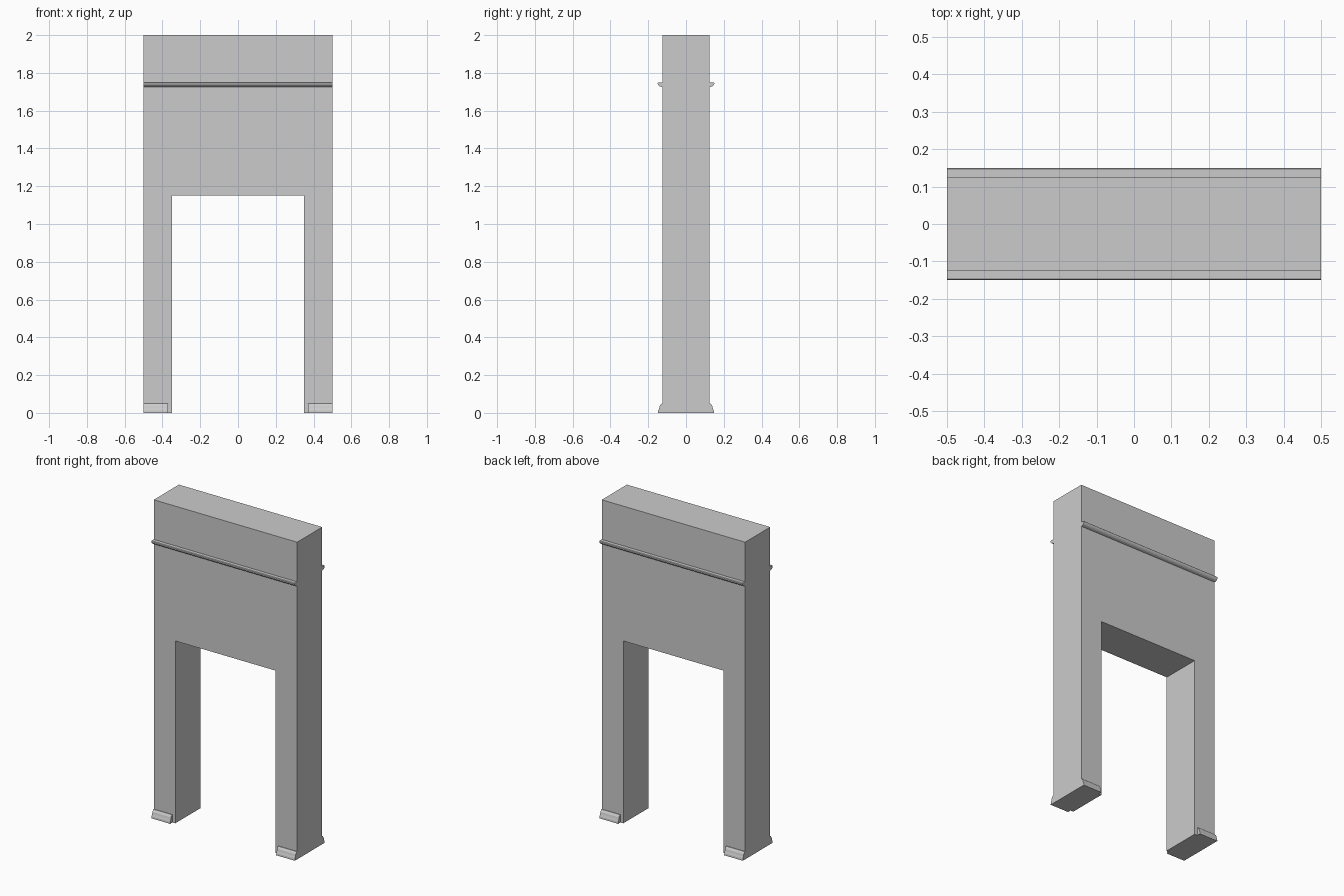
import bpy
import bmesh
from mathutils import Vector

cube = bpy.data.objects.get("Cube")
if cube:
    bpy.data.objects.remove(cube, do_unlink=True)

grey = bpy.data.materials.new("plain_grey")
grey.use_nodes = True
COLOUR = (0.6, 0.6, 0.6, 1)
grey.diffuse_color = COLOUR
grey.node_tree.nodes["Principled BSDF"].inputs["Base Color"].default_value = COLOUR


def extrude_profile(name, points, offset):
    """Close a planar outline and extrude it along offset."""
    bm = bmesh.new()
    face = bm.faces.new([bm.verts.new(p) for p in points])
    result = bmesh.ops.extrude_face_region(bm, geom=[face], use_keep_orig=True)
    verts = [v for v in result["geom"] if isinstance(v, bmesh.types.BMVert)]
    bmesh.ops.translate(bm, verts=verts, vec=Vector(offset))
    bmesh.ops.recalc_face_normals(bm, faces=bm.faces)
    mesh = bpy.data.meshes.new(name)
    bm.to_mesh(mesh)
    bm.free()
    mesh.materials.append(grey)
    obj = bpy.data.objects.new(name, mesh)
    bpy.context.collection.objects.link(obj)
    return obj


HALF_W, HALF_D, HEIGHT = 0.5, 0.125, 2.0
DOOR_HALF, DOOR_TOP = 0.35, 1.15

# Wall with a doorway
outline = [(-HALF_W, 0), (-DOOR_HALF, 0), (-DOOR_HALF, DOOR_TOP), (DOOR_HALF, DOOR_TOP),
           (DOOR_HALF, 0), (HALF_W, 0), (HALF_W, HEIGHT), (-HALF_W, HEIGHT)]
extrude_profile("wall", [(x, -HALF_D, z) for x, z in outline], (0, 2 * HALF_D, 0))

# Moulding profiles: distance out from the wall, height
rail = [(0, 1.75), (0.022, 1.75), (0.025, 1.747), (0.025, 1.742), (0.021, 1.735),
        (0.014, 1.729), (0.006, 1.726), (0, 1.725)]
skirting = [(0, 0), (0.023, 0), (0.022, 0.012), (0.017, 0.025), (0.014, 0.037),
            (0.008, 0.046), (0.004, 0.05), (0, 0.05)]
SKIRT_START = 0.37

for side, facing in (("front", -1), ("back", 1)):
    # Picture rail across the whole face
    extrude_profile(side + "_picture_rail",
                    [(-HALF_W, facing * (HALF_D + d), z) for d, z in rail], (2 * HALF_W, 0, 0))
    # Skirting at the foot of each pier
    for hand, sign in (("left", 1), ("right", -1)):
        extrude_profile(side + "_skirting_" + hand,
                        [(sign * SKIRT_START, facing * (HALF_D + d), z) for d, z in skirting],
                        (sign * (HALF_W - SKIRT_START), 0, 0))
